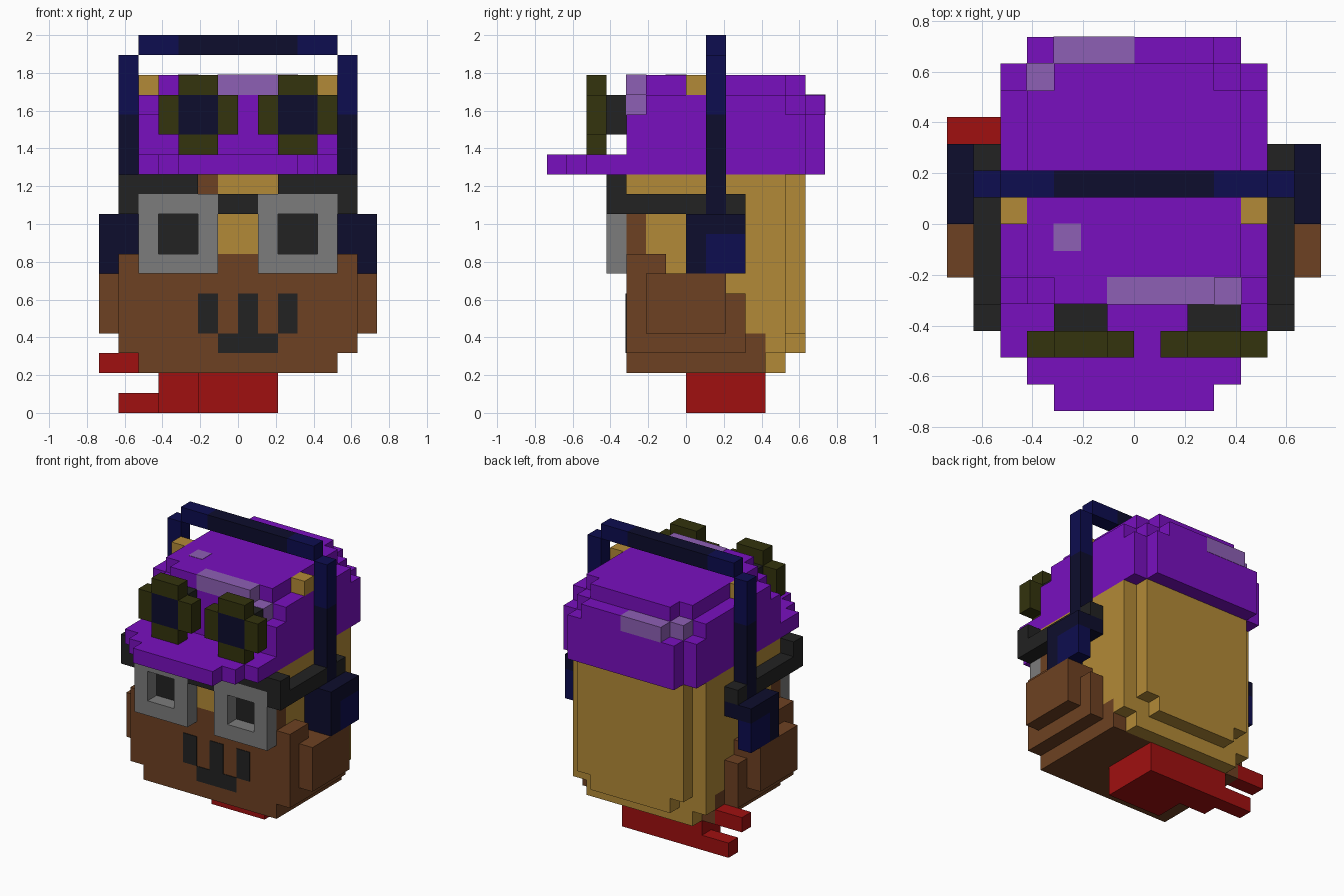
import bpy
import bmesh
from mathutils import Vector

UNIT = 2 / 19  # edge of one cube

cube = bpy.data.objects.get("Cube")
if cube:
    bpy.data.objects.remove(cube, do_unlink=True)


def material(name, red, green, blue):
    mat = bpy.data.materials.new(name)
    mat.use_nodes = True
    colour = (red, green, blue, 1)
    mat.diffuse_color = colour
    shader = mat.node_tree.nodes["Principled BSDF"]
    shader.inputs["Base Color"].default_value = colour
    shader.inputs["Roughness"].default_value = 0.9
    return mat


purple = material("purple", .19, .005, .52)
lilac = material("lilac", .27, .115, .46)
gold = material("gold", .45, .255, .038)
brown = material("brown", .155, .053, .016)
grey = material("grey", .2, .2, .2)
black = material("black", .016, .016, .016)
olive = material("olive", .033, .033, .004)
dark_navy = material("dark navy", .004, .004, .026)
navy = material("navy", .004, .004, .08)
red = material("red", .35, .005, .005)


def part(name, mat, *boxes, mirror=False, grow=0):
    """One object from boxes, each given as its x, y and z ranges in cubes."""
    bm = bmesh.new()
    for x, y, z in boxes:
        low = Vector((x[0], y[0], z[0])) - Vector((grow, grow, grow))
        high = Vector((x[1], y[1], z[1])) + Vector((grow, grow, grow))
        size, middle = high - low, (high + low) / 2
        verts = bmesh.ops.create_cube(bm, size=1)["verts"]
        for v in verts:
            v.co = Vector(a * b + c for a, b, c in zip(v.co, size, middle)) * UNIT
    mesh = bpy.data.meshes.new(name)
    bm.to_mesh(mesh)
    bm.free()
    mesh.materials.append(mat)
    obj = bpy.data.objects.new(name, mesh)
    bpy.context.collection.objects.link(obj)
    if mirror:
        obj.modifiers.new("Mirror", "MIRROR")
    return obj


def wide(half, y, z):
    """A box centred on x."""
    return (-half, half), y, z


# Lower face: brown in front, hair behind, meeting in a staircase
face, hair = [], []
for bottom, top, seam in ((3, 4, 4), (4, 6, 3), (6, 7, 2)):
    z = (bottom, top)
    face += [wide(5, (-3, seam), z), wide(6, (-3, min(seam, 3)), z)]
    hair.append(wide(5, (seam, 5), z))
face += [wide(5, (-3, 4), (2, 3)), wide(6, (-3, -2), (7, 8))]
part("face", brown, *face)
part("chin_back_hair", gold, wide(4, (4, 5), (2, 3)), *hair)
part("cheek", brown, ((6, 7), (-2, 2), (4, 7)),
     ((5, 6), (-2, -1), (7, 8)), mirror=True)
part("eye_socket", brown, ((1, 5), (-3, -2), (8, 11)), mirror=True)
part("forehead_patch", brown, ((-2, -1), (-3, -2), (11, 12)))

# Hair
part("hair", gold, wide(5, (-2, 5), (7, 12)),
     wide(4, (5, 6), (4, 12)), wide(3, (5, 6), (3, 4)))
part("fringe", gold, wide(1, (-3, -2), (8, 12)),
     ((1, 5), (-3, -2), (11, 12)), ((-5, -2), (-3, -2), (11, 12)))
part("hair_tuft", gold, ((4, 5), (0, 1), (16, 17)), mirror=True)

# Nose and mouth plates
skin = (-3.04, -2.9)
part("nose_and_mouth", black, ((-2, -1), skin, (4, 6)),
     ((0, 1), skin, (4, 6)), ((2, 3), skin, (4, 6)), ((-1, 2), skin, (3, 4)))

# Eyeglasses
front = (-4, -3)
part("glasses_frame", grey,
     ((1, 5), front, (7, 8)), ((1, 5), front, (10, 11)),
     ((1, 2), front, (8, 10)), ((4, 5), front, (8, 10)), mirror=True)
part("glasses_lens", black, ((2, 4), skin, (8, 10)), mirror=True)
part("glasses_bridge", black, wide(1, front, (10, 11)))
part("glasses_strap", black,
     ((2, 6), front, (11, 12)), ((5, 6), front, (10, 11)),
     ((5, 6), (-3, 1), (10, 11)), ((5, 6), (2, 3), (10, 11)), mirror=True)

# Cap
part("cap_brim", purple,
     wide(5, (-5, -3), (12, 13)), wide(4, (-6, -5), (12, 13)),
     wide(3, (-7, -6), (12, 13)))
part("cap_crown", purple,
     wide(5, (-3, 6), (12, 15)), wide(4, (6, 7), (12, 15)),
     wide(5, (-2, 5), (15, 16)), wide(4, (-3, -2), (15, 16)),
     wide(4, (5, 6), (15, 16)), wide(3, (6, 7), (15, 16)),
     wide(4, (-2, 5), (16, 17)), wide(3, (-3, -2), (16, 17)),
     wide(3, (5, 6), (16, 17)))
part("cap_highlights", lilac,
     ((-1, 3), (-3, -2), (16, 17)), ((3, 4), (-3, -2), (15, 16)),
     ((-3, -2), (-1, 0), (16, 17)), ((-3, 0), (6, 7), (15, 16)),
     ((-4, -3), (5, 6), (15, 16)), grow=0.02)

# Goggles on the cap
for side, x in (("right", -4), ("left", 1)):
    rim = (-5, -4)
    inner = (x + 1, x + 3)
    part(side + "_goggle_rim", olive,
         (inner, rim, (13, 14)), (inner, rim, (16, 17)),
         ((x, x + 1), rim, (14, 16)), ((x + 3, x + 4), rim, (14, 16)))
    part(side + "_goggle_lens", dark_navy, (inner, rim, (14, 16)))
    part(side + "_goggle_mount", black, (inner, front, (14, 16)))

# Headphones
band = (1, 2)
part("headband_top", dark_navy, wide(3, band, (18, 19)))
part("headband_shoulder", navy, ((3, 5), band, (18, 19)),
     ((5, 6), band, (15, 18)), mirror=True)
part("headband_arm", dark_navy, ((5, 6), band, (10, 15)), mirror=True)
part("ear_cup", dark_navy, ((5, 7), (0, 1), (7, 10)),
     ((5, 7), (1, 3), (9, 10)), mirror=True)
part("ear_cup_pad", navy, ((6, 7), (1, 3), (7, 9)), mirror=True)

# Neck and scarf ends
part("neck", red, ((-2, 2), (0, 4), (0, 2)))
part("scarf_tail", red, ((-4, -2), (2, 4), (0, 2)),
     ((-6, -4), (3, 4), (0, 1)), ((-7, -5), (3, 4), (2, 3)))
